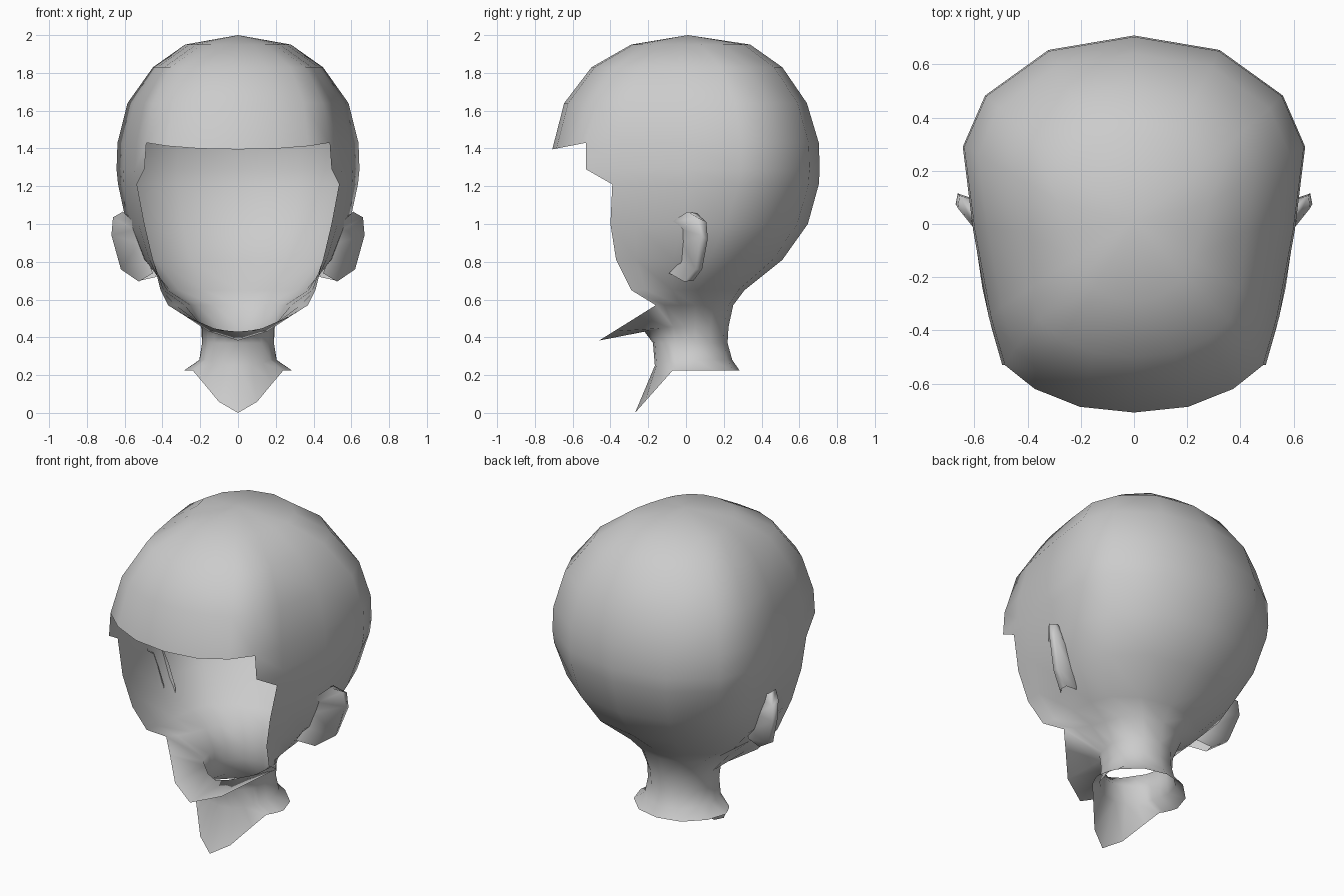
import bpy, bmesh

if "Cube" in bpy.data.objects:
    bpy.data.objects.remove(bpy.data.objects["Cube"])


def lerp(a, b, t):
    return a + (b - a) * t


def half_row(z, ex, ey, w, wy, by, fy=None, drop=0.0, pointed=False):
    """Half cross-section from front centre to back centre; open rows lack the front part."""
    pts = []
    shape = (1.0, .74, .29) if pointed else (1.0, .88, .5)
    for k, s in zip((0.0, .42, .77), shape):
        pts.append(None if fy is None else (ex * k, lerp(ey, fy, s), z - drop * s))
    pts.append((ex, ey, z))
    for tx, ty in ((.34, .22), (.74, .62), (1, 1)):
        pts.append((lerp(ex, w, tx), lerp(ey, wy, ty), z))
    for k, t in ((.87, .46), (.5, .87), (0, 1)):
        pts.append((w * k, lerp(wy, by, t), z))
    return pts


def loft(name, rows, apex=None):
    """Skin neighbouring rows of points and mirror the result across x."""
    bm = bmesh.new()
    grid = [[bm.verts.new(p) if p else None for p in row] for row in rows]
    for a, b in zip(grid, grid[1:]):
        for i in range(len(a) - 1):
            quad = [a[i], b[i], b[i + 1], a[i + 1]]
            if all(quad):
                bm.faces.new(quad)
    if apex:
        top = bm.verts.new(apex)
        for p, q in zip(grid[0], grid[0][1:]):
            bm.faces.new((top, p, q))
    bmesh.ops.recalc_face_normals(bm, faces=bm.faces)
    me = bpy.data.meshes.new(name)
    bm.to_mesh(me)
    bm.free()
    me.shade_smooth()
    ob = bpy.data.objects.new(name, me)
    bpy.context.collection.objects.link(ob)
    mod = ob.modifiers.new("mirror", 'MIRROR')
    mod.use_clip = True
    mod.merge_threshold = 0.001
    return ob


# Skull, open face, jaw and neck: z, edge x/y, widest x/y, back y, front y, front drop, pointed
sections = [
    (1.95, .19, -.19, .28, .08, .34, -.29),
    (1.83, .36, -.36, .45, .18, .51, -.50),
    (1.64, .45, -.47, .585, .26, .64, -.645),
    (1.43, .485, -.53, .638, .29, .703, -.708, .035),
    (1.29, .495, -.53, .643, .29, .708),
    (1.21, .535, -.39, .635, .28, .703),
    (1.00, .495, -.40, .59, .21, .645),
    (.81, .45, -.37, .505, .12, .51),
    (.65, .41, -.29, .36, .06, .31),
    (.57, .37, -.16, .25, .05, .25, -.46, .187, True),
    (.455, .165, -.10, .195, .05, .225, -.22, .025, True),
    (.37, .16, -.09, .19, .05, .22, -.175),
    (.28, .17, -.09, .205, .05, .245, -.165, .03),
    (.225, .24, -.07, .285, .03, .283, -.27, .225, True),
]
loft("head_and_neck", [half_row(*s) for s in sections], apex=(0, .01, 2.0))

# Ears: front attachment, front rim, back rim, back attachment
ear_rows = [
    [(.55, -.08, 1.01), (.55, -.02, .97), (.52, -.02, .90), (.475, -.03, .80), (.45, -.09, .74)],
    [(.61, .01, 1.065), (.662, .06, 1.035), (.67, .075, .94), (.62, .05, .76), (.525, -.01, .695)],
    [(.60, .06, 1.055), (.655, .108, 1.01), (.662, .115, .92), (.61, .085, .76), (.52, .04, .70)],
    [(.55, .05, 1.03), (.55, .05, 1.00), (.50, .05, .90), (.45, .04, .78), (.43, .02, .72)],
]
loft("ears", ear_rows)
